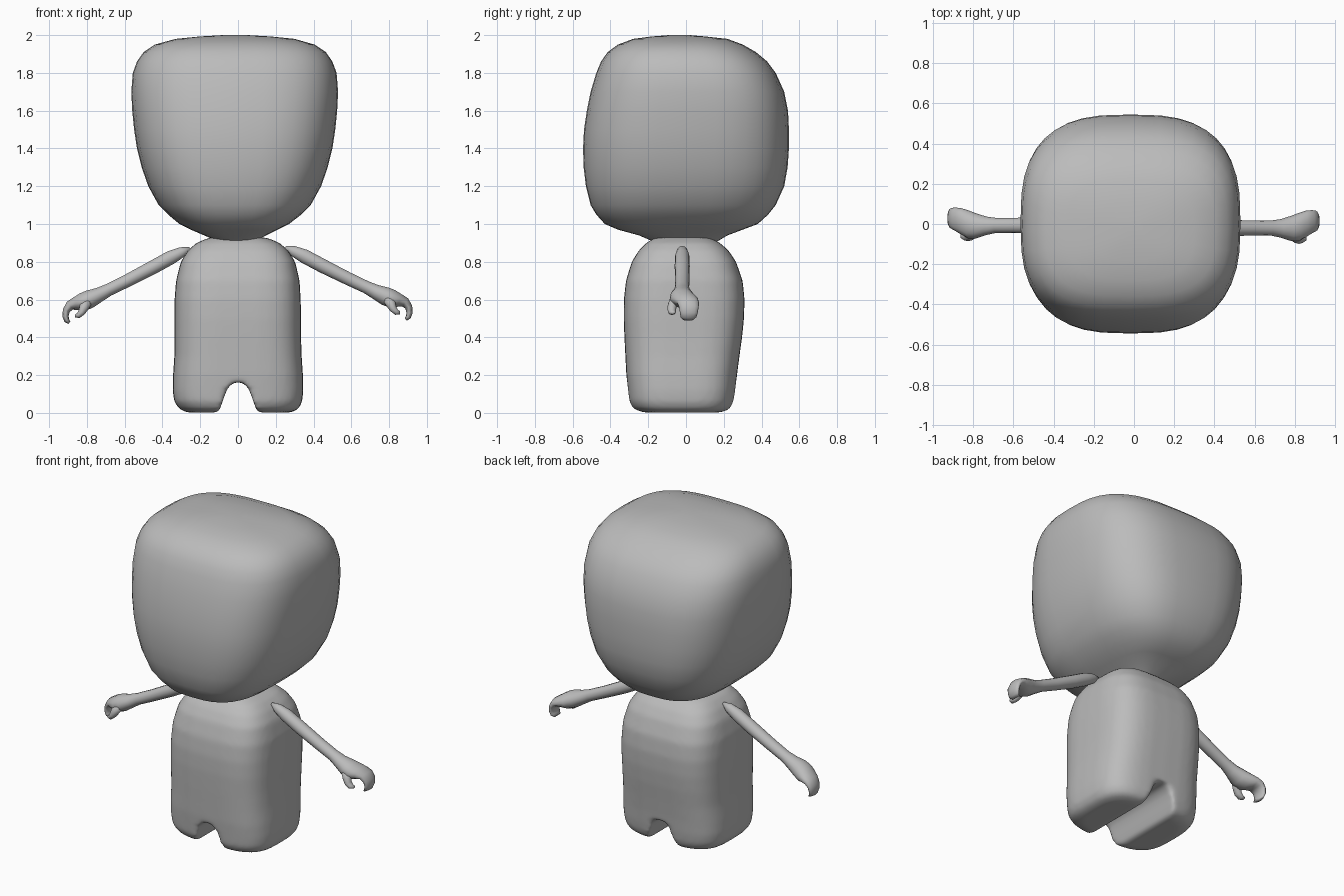
import bpy
from math import cos, sin, pi, copysign
from mathutils import Vector

cube = bpy.data.objects.get("Cube")
if cube:
    bpy.data.objects.remove(cube, do_unlink=True)

grey = bpy.data.materials.new("plain grey")
grey.use_nodes = True
COLOUR = (0.5, 0.5, 0.5, 1)
grey.diffuse_color = COLOUR
grey.node_tree.nodes["Principled BSDF"].inputs["Base Color"].default_value = COLOUR


def make_object(name, verts, faces):
    mesh = bpy.data.meshes.new(name)
    mesh.from_pydata(verts, [], faces)
    mesh.materials.append(grey)
    mesh.polygons.foreach_set("use_smooth", [True] * len(mesh.polygons))
    obj = bpy.data.objects.new(name, mesh)
    bpy.context.collection.objects.link(obj)
    return obj


def skin(name, rings):
    """Join equal rings of points into a closed skin."""
    n = len(rings[0])
    verts = [p for ring in rings for p in ring]
    faces = [tuple(range(n))[::-1], tuple(range(len(verts) - n, len(verts)))]
    for r in range(len(rings) - 1):
        for i in range(n):
            j = (i + 1) % n
            faces.append((r * n + i, r * n + j, (r + 1) * n + j, (r + 1) * n + i))
    return make_object(name, verts, faces)


def power(v, e):
    return copysign(abs(v) ** e, v)


def rounded_block(name, levels, exponent, n=40):
    """Loft rounded-square sections; each level is z, x min, x max, y min, y max."""
    rings = []
    for z, x0, x1, y0, y1 in levels:
        ring = []
        for i in range(n):
            a = 2 * pi * i / n
            ring.append(((x0 + x1) / 2 + (x1 - x0) / 2 * power(cos(a), 2 / exponent),
                         (y0 + y1) / 2 + (y1 - y0) / 2 * power(sin(a), 2 / exponent), z))
        rings.append(ring)
    return skin(name, rings)


def limb(name, path, side, n=14):
    """Tube through points x, y, z, y radius, in-plane radius, on either side."""
    rings = []
    for k, (x, y, z, ry, rz) in enumerate(path):
        a, b = path[max(k - 1, 0)], path[min(k + 1, len(path) - 1)]
        t = Vector((b[0] - a[0], 0, b[2] - a[2])).normalized()
        up = Vector((-t.z, 0, t.x))
        ring = []
        for i in range(n):
            w = 2 * pi * i / n
            p = Vector((x, y, z)) + up * (rz * sin(w)) + Vector((0, ry * cos(w), 0))
            if side < 0:
                p = Vector((-p.x - 0.005, p.y + 0.013, p.z - 0.02 * min(1, p.x)))
            ring.append(p)
        rings.append(ring if side < 0 else ring[::-1])
    return skin(name, rings)


# Head: wide on top, narrowing to the neck
head = rounded_block("head", [
    (0.88, -.06, .05, -.10, .10),
    (0.91, -.11, .09, -.18, .17),
    (0.94, -.18, .15, -.25, .22),
    (0.97, -.25, .21, -.36, .30),
    (1.00, -.31, .27, -.43, .38),
    (1.05, -.37, .335, -.475, .435),
    (1.10, -.42, .385, -.505, .475),
    (1.20, -.475, .44, -.53, .52),
    (1.30, -.51, .475, -.542, .538),
    (1.40, -.535, .50, -.545, .545),
    (1.50, -.55, .515, -.54, .545),
    (1.60, -.56, .525, -.525, .54),
    (1.70, -.565, .53, -.505, .52),
    (1.80, -.557, .522, -.475, .475),
    (1.86, -.535, .50, -.45, .43),
    (1.91, -.50, .465, -.415, .37),
    (1.95, -.44, .405, -.36, .30),
    (1.98, -.33, .30, -.28, .22),
    (1.993, -.20, .17, -.18, .10),
    (2.00, -.08, .05, -.09, .02)], 2.9)

# Body with legs
body = rounded_block("body", [
    (0.002, -.27, .28, -.23, .19),
    (0.02, -.31, .32, -.28, .235),
    (0.06, -.338, .34, -.302, .253),
    (0.12, -.346, .346, -.308, .262),
    (0.20, -.344, .344, -.316, .27),
    (0.30, -.337, .337, -.321, .283),
    (0.40, -.337, .334, -.326, .297),
    (0.50, -.337, .334, -.33, .307),
    (0.60, -.336, .332, -.329, .31),
    (0.70, -.328, .326, -.318, .30),
    (0.80, -.303, .303, -.287, .265),
    (0.86, -.265, .265, -.25, .225),
    (0.90, -.22, .22, -.21, .18),
    (0.925, -.16, .16, -.17, .13),
    (0.935, -.08, .08, -.10, .08)], 3.4)

# Arch between the legs, cut through the body and softened
arch = [(.125, -.05), (.10, .01), (.085, .05), (.068, .10), (.05, .14), (.02, .162)]
outline = arch + [(-x, z) for x, z in reversed(arch)]
cutter = skin("leg_gap_cutter", [[(x, y, z) for x, z in outline] for y in (.5, -.5)])
cutter.hide_render = True
cutter.hide_set(True)
cut = body.modifiers.new("leg gap", 'BOOLEAN')
cut.operation = 'DIFFERENCE'
cut.solver = 'EXACT'
cut.object = cutter
remesh = body.modifiers.new("even skin", 'REMESH')
remesh.mode = 'VOXEL'
remesh.voxel_size = 0.014
remesh.use_smooth_shade = True
soften = body.modifiers.new("soft edges", 'SMOOTH')
soften.factor = 0.5
soften.iterations = 8

# Arms ending in curled hands, each with a thumb
ARM = [(.25, -.02, .875, .008, .008), (.29, -.02, .858, .028, .028),
       (.35, -.02, .83, .038, .038), (.45, -.02, .777, .04, .038),
       (.58, -.02, .712, .038, .035), (.68, -.02, .665, .037, .034),
       (.73, -.022, .64, .046, .04), (.78, -.022, .618, .062, .05),
       (.82, -.015, .602, .07, .05), (.855, .0, .596, .066, .036),
       (.885, .011, .585, .058, .027), (.904, .015, .56, .052, .02),
       (.908, .015, .53, .047, .017), (.902, .013, .507, .042, .014),
       (.888, .012, .495, .03, .009)]
THUMB = [(.79, -.055, .61, .028, .028), (.81, -.07, .575, .026, .026),
         (.822, -.076, .55, .023, .02), (.84, -.074, .532, .02, .015),
         (.858, -.07, .53, .012, .008)]
for side, label in ((1, "left"), (-1, "right")):
    limb(label + "_arm", ARM, side)
    limb(label + "_thumb", THUMB, side)
